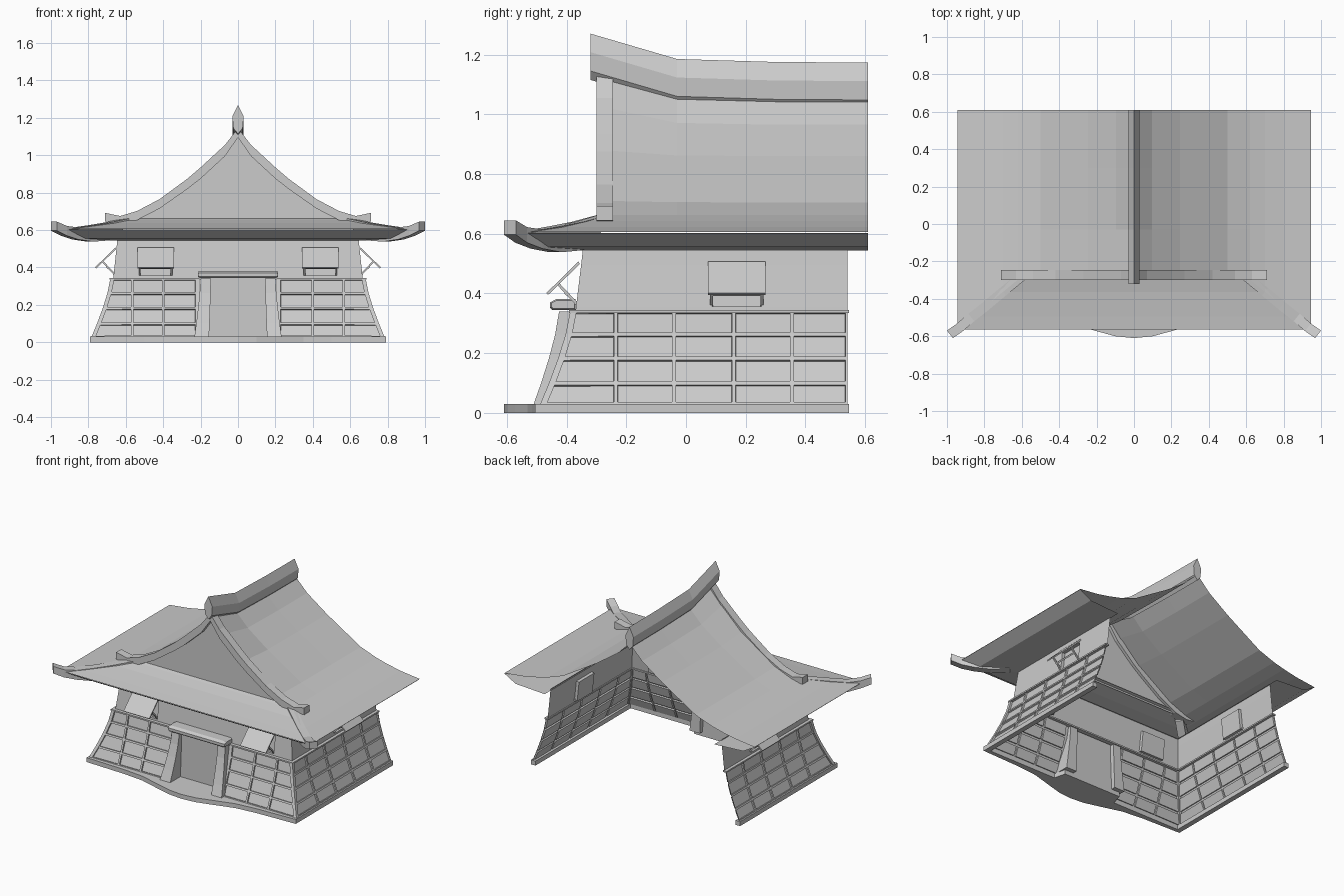
import bpy, bmesh
from mathutils import Vector

cube = bpy.data.objects.get("Cube")
if cube:
    bpy.data.objects.remove(cube)

plaster = bpy.data.materials.new("plain_grey")
plaster.use_nodes = True
plaster.diffuse_color = (0.6, 0.6, 0.6, 1)
plaster.node_tree.nodes["Principled BSDF"].inputs["Base Color"].default_value = (0.6, 0.6, 0.6, 1)


def finish(name, bm, mirror=True):
    mesh = bpy.data.meshes.new(name)
    bm.to_mesh(mesh)
    bm.free()
    mesh.materials.append(plaster)
    ob = bpy.data.objects.new(name, mesh)
    bpy.context.collection.objects.link(ob)
    if mirror:
        ob.modifiers.new("mirror", 'MIRROR').merge_threshold = 0.0005
    return ob


def sheet(name, rows, recess=None, margin=0.009, depth=0.01, skip=()):
    """Open grid of quads; cells picked by recess(row, col) are sunk inwards."""
    bm = bmesh.new()
    vs = [[bm.verts.new(p) for p in row] for row in rows]
    sunk = []
    for r in range(len(rows) - 1):
        for c in range(len(rows[0]) - 1):
            f = bm.faces.new((vs[r][c], vs[r][c + 1], vs[r + 1][c + 1], vs[r + 1][c]))
            if recess and recess(r, c):
                sunk.append(f)
    bm.normal_update()
    if sunk:
        bmesh.ops.inset_individual(bm, faces=sunk, thickness=margin, depth=0)
        bmesh.ops.inset_individual(bm, faces=sunk, thickness=0.001, depth=-depth)
    return finish(name, bm)


def loft(name, rings, mirror=True, caps=True):
    """Closed sections joined into a solid."""
    bm = bmesh.new()
    vs = [[bm.verts.new(p) for p in ring] for ring in rings]
    n = len(rings[0])
    for a, b in zip(vs, vs[1:]):
        for i in range(n):
            j = (i + 1) % n
            bm.faces.new((a[i], a[j], b[j], b[i]))
    if caps:
        bm.faces.new(vs[0][::-1])
    bm.faces.new(vs[-1])
    bmesh.ops.recalc_face_normals(bm, faces=bm.faces)
    return finish(name, bm, mirror)


def flare(z):
    """Outward sweep of the lower wall towards its foot."""
    return 0.1 * max(0, (0.34 - z) / 0.31) ** 1.35


def lerp(a, b, t):
    return a + (b - a) * t


BACK = 0.545

# Foundation strip bulging out under the doorway
outer = [(0, -.61), (.1, -.6), (.2, -.573), (.35, -.53), (.5, -.515), (.79, -.505), (.79, BACK)]
inner = [(0, -.4), (.1, -.4), (.22, -.4), (.24, -.48), (.5, -.48), (.755, -.48), (.755, BACK)]
loft("foundation", [[(*o, .03), (*o, 0), (*i, 0), (*i, .03)] for o, i in zip(outer, inner)], caps=False)

# Lower walls with sunken panels
levels = [.03, .10, .183, .263, .34]
sheet("lower_front_wall",
      [[(x, -.385 - flare(z), z) for x in (.205, .222, .4, .565, .675 + flare(z))] for z in levels],
      lambda r, c: c > 0)
sheet("lower_side_wall",
      [[(.68 + flare(z), y, z) for y in (-.38 - flare(z), -.235, -.04, .16, .355, .54)] for z in levels],
      lambda r, c: True)

# Ledge on top of the lower walls
loft("wall_ledge", [[(x, y, .345), (x, y, .335), (x * .96, y + i, .335), (x * .96, y + i, .345)]
                    for x, y, i in ((0, -.392, .03), (.687, -.392, .03), (.687, BACK, 0))], caps=False)

# Corner posts following the flare
loft("corner_post", [[(.683 + flare(z) - a, -.388 - flare(z) + b, z)
                      for a, b in ((0, 0), (.022, 0), (.022, .022), (0, .022))] for z in levels])

# Upper walls with window recesses
heights = [(.34, 0), (.355, .07), (.495, .75), (.55, 1)]
sheet("upper_front_wall",
      [[(x, lerp(-.37, -.345, t), z) for x in (0, .35, .53, lerp(.667, .645, t))] for z, t in heights],
      lambda r, c: r == 1 and c == 1, .002, .02)
sheet("upper_side_wall",
      [[(lerp(.667, .645, t), y, z) for y in (lerp(-.37, -.345, t), .085, .255, .54)] for z, t in heights],
      lambda r, c: r == 1 and c == 1, .002, .02)


# Propped window shutters: (along, out, up) placed on the front or side
def shutter(label, mid, place):
    def bar(part, a0, a1, profile):
        loft(label + part, [[place(a, o, z) for o, z in profile] for a in (a0, a1)])
    bar("_shutter", mid - .097, mid + .097, [(0, .507), (.108, .401), (.102, .395), (-.004, .498)])
    for k, s in enumerate((-1, 1)):
        a = mid + s * .085
        bar("_prop_%d" % k, a - .005, a + .005, [(.0, .352), (.07, .427), (.064, .434), (-.006, .36)])
    bar("_prop_rail", mid - .09, mid + .09, [(.04, .392), (.047, .4), (.04, .407), (.033, .4)])


shutter("front", .44, lambda a, o, z: (a, -.36 - o, z))
shutter("side", .17, lambda a, o, z: (.656 + o, a, z))

# Doorway: recessed door, flared posts, lintel
sheet("door", [[(x, -.4, z) for x in (0, .16)] for z in (.03, .36)])
posts = []
for z in levels:
    f = flare(z)
    x0, x1, y0 = .145 + f * .1, .2 + f * .33, -.425 - f * .85
    posts.append([(x0, y0, z), (x1, y0, z), (x1, -.37, z), (x0, -.37, z)])
loft("door_post", posts)
beam = [(-.455, .352), (-.448, .345), (-.37, .345), (-.37, .381), (-.435, .381), (-.455, .37)]
loft("door_lintel", [[(x, y, z) for y, z in beam] for x in (0, .205)]
     + [[(.215, lerp(y, -.41, .1), lerp(z, .363, .25)) for y, z in beam]], caps=False)


# Main roof, lifting towards the front gable and cut along the hip
def hip_y(x):
    return -.28 - max(0, x - .6) * .826


profile = [(0, 1.06, .07), (.095, .965, .06), (.245, .86, .02), (.5, .705, .005),
           (.62, .662, 0), (.7, .642, 0), (.8, .622, 0), (.945, .605, 0)]
sheet("main_roof", [[(x, hip_y(x) if y is None else y, z + lift * k) for x, z, lift in profile]
                    for y, k in ((None, 1), (-.03, .1), (.3, 0), (.61, 0))])

# Front skirt roof
skirt = [(.945, .605), (.86, .615), (.7, .637), (.61, .655), (.56, .668)]
sheet("front_roof", [[(0, -.28 - (x - .6) * .826, z), (x, -.28 - (x - .6) * .826, z)] for x, z in skirt])

# Soffit under the eaves
sheet("soffit", [[(0, -y, z), (x, -y, z), (x, .61, z)]
                 for x, y, z in ((.64, .34, .543), (.86, .49, .555), (.945, .565, .603))])

# Gable wall and barge boards
barge = [(0, 1.145, 1.095), (.07, 1.055, .995), (.2, .935, .875), (.27, .875, .82), (.42, .765, .715),
         (.54, .702, .653), (.63, .675, .635), (.71, .692, .645)]
gable = [b for b in barge if b[0] < .6]
sheet("gable_wall", [[(x, -.265, .65) for x, t, b in gable], [(x, -.265, b + .01) for x, t, b in gable]])
loft("barge_board", [[(x, -.3, t), (x, -.3, b), (x, -.245, b), (x, -.245, t)] for x, t, b in barge], caps=False)

# Hip ridges curling up at the corners
hips = [(.6, -.28, .662, .63), (.7, -.362, .64, .545), (.79, -.437, .625, .538), (.87, -.5, .614, .55),
        (.93, -.552, .622, .57), (.984, -.59, .645, .597)]
rings = []
for x, y, top, low in hips:
    p, w = Vector((x, y, 0)), Vector((.016, .02, 0))
    rings.append([p + w + Vector((0, 0, top)), p - w + Vector((0, 0, top)),
                  p - w + Vector((0, 0, low)), p + w + Vector((0, 0, low))])
loft("hip_ridge", rings)

# Pointed ridge beam along the top
section = [(0, 0), (.03, -.062), (.025, -.125), (0, -.155), (-.025, -.125), (-.03, -.062)]
loft("ridge_beam", [[(x, y, top + dz) for x, dz in section]
                    for y, top in ((-.32, 1.27), (-.03, 1.185), (.3, 1.175), (.61, 1.173))], mirror=False)
